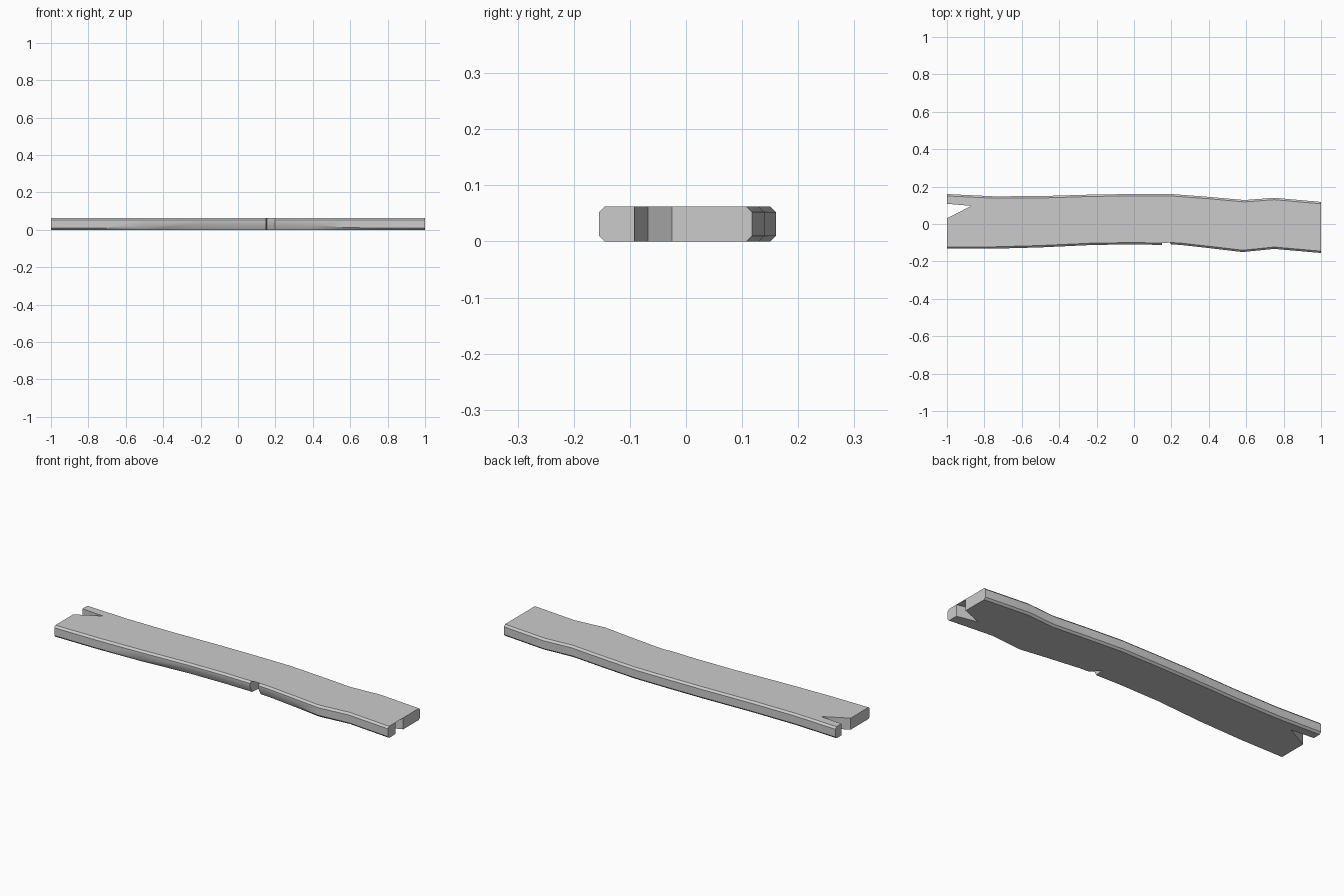
import bpy, bmesh

if "Cube" in bpy.data.objects:
    bpy.data.objects.remove(bpy.data.objects["Cube"])

H = 0.062    # plank thickness
C = 0.010    # worn edge size

front = [(-1, -.132), (-.75, -.132), (-.5, -.125), (-.22, -.112), (0, -.109), (.15, -.112)]
front2 = [(.198, -.109), (.25, -.112), (.42, -.131), (.58, -.15), (.75, -.133), (1, -.155)]
back = [(1, .118), (.75, .14), (.59, .128), (.4, .145), (.2, .16), (0, .16),
        (-.2, .158), (-.5, .149), (-.75, .148), (-1, .16)]
side_split = [(.154, -.045)]
right_split = [(1, -.092), (.89, -.068), (1, -.025)]
left_split = [(-1, .108), (-.87, .097), (-1, .03)]


# Outline as (x, y, inward direction); the underside wear is deeper mid-front
def tag(points, d):
    return [(x, y, d) for x, y in points]


outline = (tag(front, 1) + tag(side_split, 0) + tag(front2, 1) + tag(right_split, 0)
           + tag(back, -1) + tag(left_split, 0))


def wear(x, d):
    if d < 1:
        return 0.0
    return max(0, min(1, (x + .55) / .3, (.6 - x) / .3))


bm = bmesh.new()
rings = []
for level in range(4):
    ring = []
    for x, y, d in outline:
        w = wear(x, d)
        low = C + .024 * w
        z = (0, low, H - C, H)[level]
        inset = (C + .008 * w, 0, 0, C)[level] * d
        ring.append(bm.verts.new((x, y + inset, z)))
    rings.append(ring)

# Side walls and flat caps
n = len(outline)
for a, b in zip(rings, rings[1:]):
    for i in range(n):
        j = (i + 1) % n
        bm.faces.new((a[i], a[j], b[j], b[i]))
caps = [bm.faces.new(rings[0][::-1]), bm.faces.new(rings[-1])]
bmesh.ops.triangulate(bm, faces=caps)
bmesh.ops.recalc_face_normals(bm, faces=bm.faces)

mesh = bpy.data.meshes.new("wooden_plank")
bm.to_mesh(mesh)
bm.free()
plank = bpy.data.objects.new("wooden_plank", mesh)
bpy.context.collection.objects.link(plank)
bpy.context.view_layer.objects.active = plank
plank.select_set(True)
bpy.ops.object.shade_smooth_by_angle(angle=0.6)
